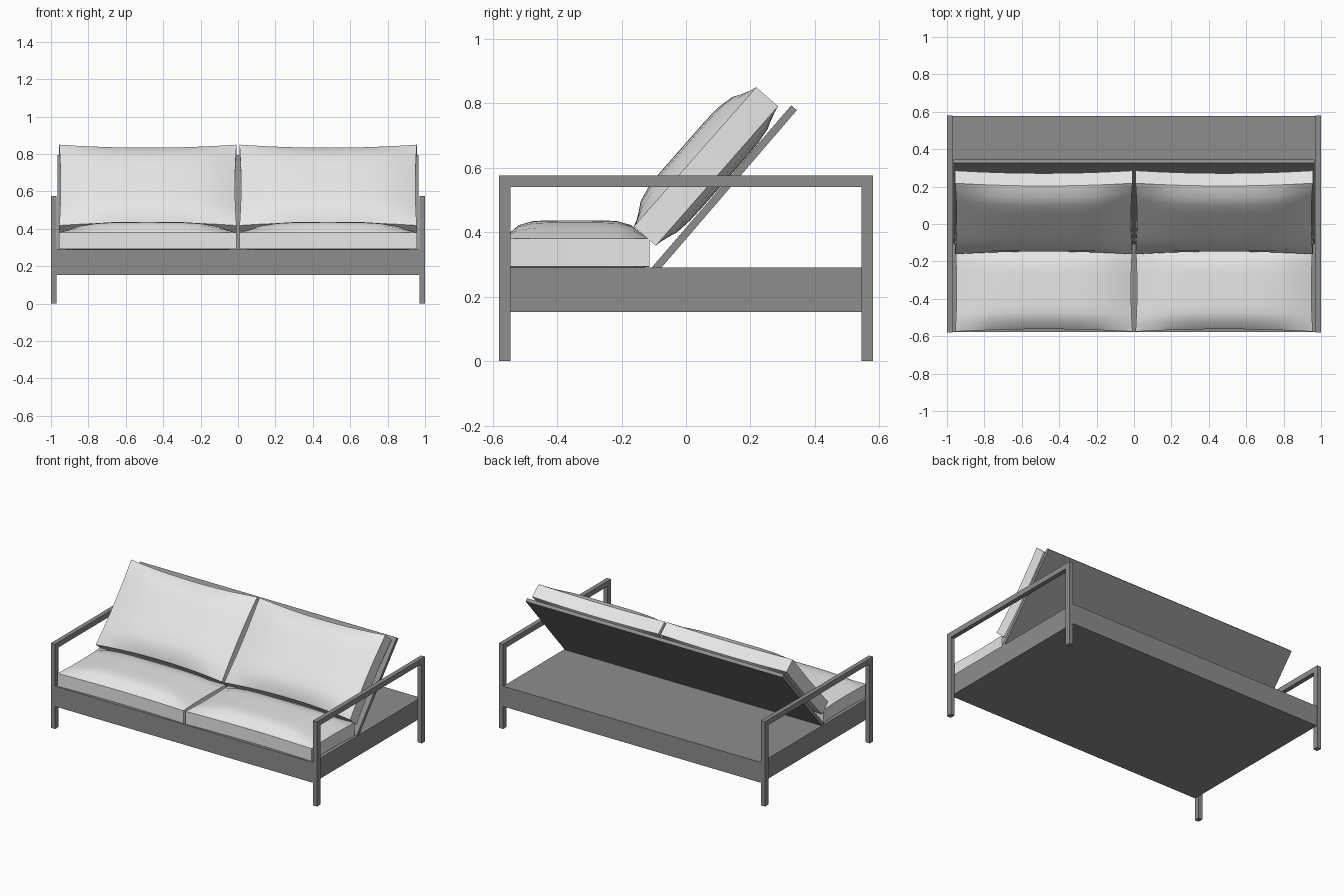
import bpy, bmesh, math
from mathutils import Matrix

cube = bpy.data.objects.get("Cube")
if cube:
    bpy.data.objects.remove(cube, do_unlink=True)


def make_material(name, value):
    mat = bpy.data.materials.new(name)
    mat.use_nodes = True
    color = (value, value, value, 1)
    mat.diffuse_color = color
    mat.node_tree.nodes["Principled BSDF"].inputs["Base Color"].default_value = color
    return mat


frame_grey = make_material("frame grey", 0.27)
fabric = make_material("light fabric", 0.8)


def finish(name, bm, mat, smooth=None):
    bmesh.ops.recalc_face_normals(bm, faces=bm.faces)
    mesh = bpy.data.meshes.new(name)
    bm.to_mesh(mesh)
    bm.free()
    mesh.materials.append(mat)
    obj = bpy.data.objects.new(name, mesh)
    bpy.context.collection.objects.link(obj)
    if smooth:
        bpy.ops.object.select_all(action="DESELECT")
        obj.select_set(True)
        bpy.context.view_layer.objects.active = obj
        bpy.ops.object.shade_smooth_by_angle(angle=math.radians(smooth))
    return obj


def box(name, size, center, tilt=0):
    bm = bmesh.new()
    bmesh.ops.create_cube(bm, size=1)
    bm.transform(Matrix.Translation(center) @ Matrix.Rotation(tilt, 4, "X")
                 @ Matrix.Diagonal((*size, 1)))
    return finish(name, bm, frame_grey)


def cushion(name, half, center, tilt, top, bottom, pull):
    """Boxed pillow: domed faces, corners standing out past the edges."""
    bm = bmesh.new()
    bmesh.ops.create_cube(bm, size=2)
    bmesh.ops.subdivide_edges(bm, edges=bm.edges[:], cuts=9, use_grid_fill=True)
    for v in bm.verts:
        s, t, w = v.co
        dome = (1 - s ** 4) * (1 - t ** 6)
        v.co.x = s * (half[0] - 0.008 * (1 - t * t))
        v.co.y = t * (half[1] - pull * (1 - s * s))
        v.co.z = w * half[2] + dome * (top if w > 0 else -bottom)
    bm.transform(Matrix.Translation(center) @ Matrix.Rotation(tilt, 4, "X"))
    return finish(name, bm, fabric, 42)


def arm_frame(name, x0, x1):
    """Upside-down U of square bar, extruded across x."""
    y, z, bar = 0.58, 0.576, 0.036
    outline = [(-y, 0), (-y, z), (y, z), (y, 0),
               (y - bar, 0), (y - bar, z - bar), (bar - y, z - bar), (bar - y, 0)]
    bm = bmesh.new()
    face = bm.faces.new([bm.verts.new((x0, *p)) for p in outline])
    ext = bmesh.ops.extrude_face_region(bm, geom=[face])
    moved = [g for g in ext["geom"] if isinstance(g, bmesh.types.BMVert)]
    bmesh.ops.translate(bm, verts=moved, vec=(x1 - x0, 0, 0))
    return finish(name, bm, frame_grey)


# Platform and reclined back panel
box("platform", (1.94, 1.154, 0.138), (0, 0, 0.221))
box("back_panel", (1.93, 0.675, 0.023), (0, 0.115, 0.53), math.radians(49.3))

# Arms and cushions on both sides
for side, sign in (("left", 1), ("right", -1)):
    arm_frame(side + "_arm_frame", sign * 0.97, sign * 1.0)
    x = sign * 0.482
    cushion(side + "_seat_cushion", (0.474, 0.231, 0.0435),
            (x, -0.344, 0.3365), 0, 0.057, 0.012, 0.013)
    cushion(side + "_back_cushion", (0.474, 0.2875, 0.045),
            (x, 0.062, 0.604), math.radians(48.7), 0.05, 0.03, 0.022)
